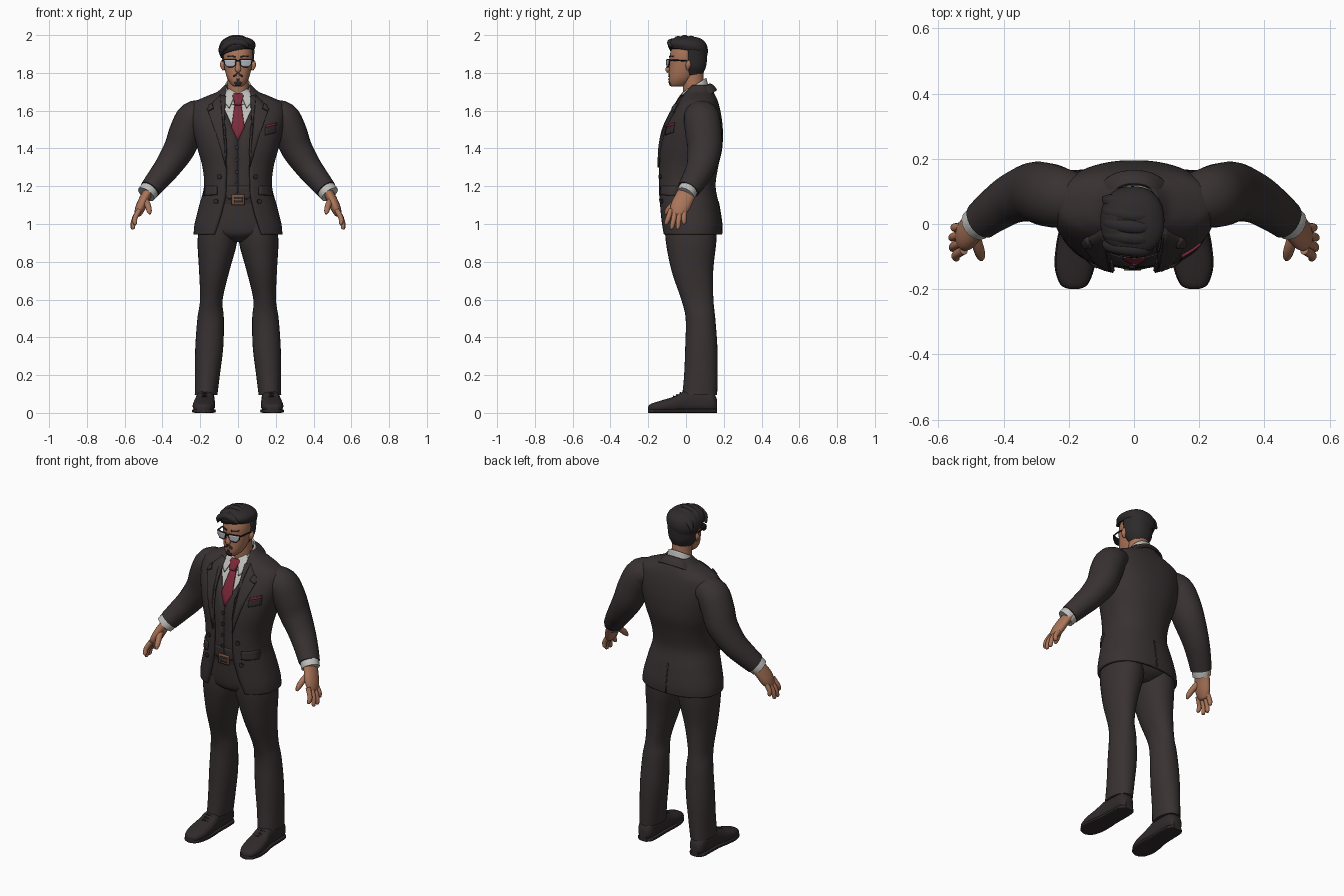
import bpy, bmesh, math
from mathutils import Vector

if "Cube" in bpy.data.objects:
    bpy.data.objects.remove(bpy.data.objects["Cube"])


def colour(name, r, g, b):
    m = bpy.data.materials.new(name)
    m.diffuse_color = (r, g, b, 1)
    m.use_nodes = True
    m.node_tree.nodes["Principled BSDF"].inputs["Base Color"].default_value = m.diffuse_color
    return m


SUIT = colour("suit_cloth", .040, .031, .032)
TRIM = colour("suit_trim", .030, .023, .024)
HAIR = colour("hair_dark", .027, .023, .024)
SKIN = colour("skin", .40, .175, .10)
SHIRT = colour("shirt_white", .52, .52, .50)
TIE = colour("tie_red", .20, .022, .042)
LENS = colour("lens_grey", .42, .45, .50)
BLACK = colour("frame_black", .01, .01, .01)
BRONZE = colour("buckle_bronze", .20, .085, .05)


def dense(rows, k=5):
    """Smooth curve through the rows."""
    out = []
    for i in range(len(rows) - 1):
        ps = [rows[max(i - 1, 0)], rows[i], rows[i + 1], rows[min(i + 2, len(rows) - 1)]]
        for s in range(k):
            t = s / k
            out.append(tuple(.5 * (2 * b + (c - a) * t + (2 * a - 5 * b + 4 * c - d) * t * t
                                   + (3 * b - a - 3 * c + d) * t ** 3) for a, b, c, d in zip(*ps)))
    return out + [tuple(rows[-1])]


def lerp(rows, z):
    """Row values at height z."""
    z = min(max(z, rows[0][0]), rows[-1][0])
    for a, b in zip(rows, rows[1:]):
        if z <= b[0]:
            t = (z - a[0]) / max(b[0] - a[0], 1e-6)
            return [p + (q - p) * t for p, q in zip(a, b)]
    return rows[-1]


def finish(name, bm, mat, mirror=False, thick=0, angle=40):
    me = bpy.data.meshes.new(name)
    bm.to_mesh(me)
    bm.free()
    me.materials.append(mat)
    me.polygons.foreach_set("use_smooth", [True] * len(me.polygons))
    me.set_sharp_from_angle(angle=math.radians(angle))
    ob = bpy.data.objects.new(name, me)
    bpy.context.collection.objects.link(ob)
    if thick:
        ob.modifiers.new("thickness", 'SOLIDIFY').thickness = thick
    if mirror:
        ob.modifiers.new("mirror", 'MIRROR').use_clip = False
    return ob


def skin_rings(bm, rings, closed):
    vs = [[bm.verts.new(p) for p in r] for r in rings]
    n = len(vs[0])
    for a, b in zip(vs, vs[1:]):
        for j in range(n if closed else n - 1):
            k = (j + 1) % n
            bm.faces.new((a[j], a[k], b[k], b[j]))
    if closed:
        bm.faces.new(vs[0][::-1])
        bm.faces.new(vs[-1])
        bmesh.ops.recalc_face_normals(bm, faces=bm.faces)


def loft(name, rows, mat, n=2.3, opening=None, remap=None, segs=40, thick=.01, mirror=False):
    """Stack of rounded sections (z, centre x, half width, front, back), open at the front if asked."""
    rings = []
    for z, cx, w, yf, yb in rows:
        cy, d, t0 = (yf + yb) / 2, (yb - yf) / 2, 0
        if opening:
            t0 = math.asin(min(max(opening(z), .0005) / w, 1) ** (n / 2))
        ring = []
        for j in range(segs):
            t = t0 + (2 * math.pi - 2 * t0) * j / (segs - 1 if opening else segs)
            s, c = math.sin(t), math.cos(t)
            p = (cx + w * math.copysign(abs(s) ** (2 / n), s),
                 cy - d * math.copysign(abs(c) ** (2 / n), c), z)
            ring.append(remap(*p) if remap else p)
        rings.append(ring)
    bm = bmesh.new()
    skin_rings(bm, rings, not opening)
    return finish(name, bm, mat, mirror, thick if opening else 0)


def tube(name, pts, mat, wide=1.0, mirror=True, segs=16, side=(0, 1, 0)):
    """Tapered limb through points (x, y, z, radius)."""
    pts = dense(pts, 4)
    rings = []
    for i, p in enumerate(pts):
        t = (Vector(pts[min(i + 1, len(pts) - 1)][:3]) - Vector(pts[max(i - 1, 0)][:3])).normalized()
        u = Vector(side)
        u = (u - t * u.dot(t)).normalized()
        v = t.cross(u)
        rings.append([Vector(p[:3]) + p[3] * (u * wide * math.cos(a) + v * math.sin(a))
                      for a in (2 * math.pi * j / segs for j in range(segs))])
    bm = bmesh.new()
    skin_rings(bm, rings, True)
    return finish(name, bm, mat, mirror, angle=60)


def plate(name, pts, rows, mat, off=.005, n=2.3, mirror=False, back=False, thick=.008):
    """Flat outline (x, z) wrapped onto the front or back of a loft."""
    bm = bmesh.new()
    bm.faces.new([bm.verts.new((x, 0, z)) for x, z in pts])
    bmesh.ops.triangulate(bm, faces=bm.faces)
    bmesh.ops.subdivide_edges(bm, edges=bm.edges, cuts=4, use_grid_fill=True)
    for v in bm.verts:
        _, _, w, yf, yb = lerp(rows, v.co.z)
        q = (1 - min(abs(v.co.x) / w, .985) ** n) ** (1 / n) * (yb - yf) / 2
        v.co.y = (yf + yb) / 2 + (q + off if back else -q - off)
    bm.normal_update()
    if (sum(f.normal.y for f in bm.faces) > 0) != back:
        bmesh.ops.reverse_faces(bm, faces=bm.faces)
    return finish(name, bm, mat, mirror, thick)


def disc(x, z, r):
    return [(x + r * math.cos(a * math.pi / 5), z + r * math.sin(a * math.pi / 5)) for a in range(10)]


def box(x0, x1, z0, z1):
    return [(x0, z0), (x1, z0), (x1, z1), (x0, z1)]


def inset(rows, d):
    return [(z, cx, w - d, f + d, b - d) for z, cx, w, f, b in rows]


# Jacket body, open down the front
JACKET = dense([(.945, 0, .235, -.135, .190), (1.0, 0, .230, -.140, .190), (1.1, 0, .205, -.145, .175),
                (1.2, 0, .180, -.150, .157), (1.3, 0, .188, -.148, .170), (1.4, 0, .215, -.145, .192),
                (1.5, 0, .240, -.125, .195), (1.58, 0, .252, -.088, .186), (1.64, 0, .235, -.052, .172),
                (1.675, 0, .170, -.030, .158), (1.70, 0, .110, -.012, .145), (1.735, 0, .072, .008, .127)])
EDGE = [(.945, .125), (1.05, .09), (1.15, .066), (1.3, .062), (1.45, .075), (1.6, .078), (1.74, .062)]
loft("jacket", JACKET, SUIT, opening=lambda z: lerp(EDGE, z)[1], segs=56, thick=.014)
tilt = lambda x, y, z: (x, y, z + .6 * (y - .05))
loft("jacket_collar", dense([(1.64, 0, .118, -.045, .165), (1.675, 0, .095, -.03, .148),
                             (1.70, 0, .08, -.02, .125)]), SUIT, opening=lambda z: .07, remap=tilt)
plate("lapel", [(.064, 1.3), (.115, 1.47), (.158, 1.595), (.128, 1.61), (.138, 1.64), (.095, 1.685),
                (.066, 1.68), (.074, 1.5)], JACKET, SUIT, .008, mirror=True, thick=.012)
plate("back_vent", box(-.004, .004, .95, 1.12), JACKET, TRIM, .003, back=True)
plate("pocket_flap", [(.115, 1.155), (.183, 1.15), (.178, 1.2), (.115, 1.2)], JACKET, SUIT, .012,
      mirror=True, thick=.014)
plate("chest_pocket", [(.145, 1.47), (.205, 1.485), (.205, 1.525), (.145, 1.51)], JACKET, TRIM, .007)
plate("pocket_square", [(.147, 1.511), (.205, 1.525), (.207, 1.538), (.149, 1.524)], JACKET, TIE, .009)
for x, z in ((-.1, 1.25), (-.118, 1.12), (.095, 1.25), (.115, 1.12)):
    plate("jacket_button", disc(x, z, .012), JACKET, TRIM, .009)

# Vest and shirt
VEST = inset(JACKET, .014)
BODY = inset(JACKET, .024)
loft("vest", [r for r in VEST if 1.14 < r[0] < 1.66], SUIT, opening=lambda z: (z - 1.45) * .45, thick=.006)
plate("vest_point", [(.003, 1.17), (.045, 1.13), (.1, 1.17), (.1, 1.2), (.003, 1.2)], VEST, SUIT, .002, mirror=True)
for z in (1.21, 1.275, 1.34, 1.405):
    plate("vest_button", disc(-.006, z, .010), VEST, TRIM, .006)
loft("shirt", [r for r in BODY if 1.3 < r[0] < 1.71], SHIRT)
loft("shirt_collar", dense([(1.685, 0, .082, -.04, .12), (1.738, 0, .067, -.02, .108)]), SHIRT,
     opening=lambda z: .012, remap=tilt, thick=.008)
plate("collar_wing", [(.012, 1.695), (.046, 1.615), (.076, 1.65), (.062, 1.71), (.03, 1.725)], BODY, SHIRT,
      .024, mirror=True)
plate("tie_blade", [(0, 1.44), (.035, 1.515), (.016, 1.645), (-.016, 1.645), (-.035, 1.515)], BODY, TIE, .013)
plate("tie_knot", [(-.016, 1.635), (.016, 1.635), (.029, 1.68), (.022, 1.692), (-.022, 1.692), (-.029, 1.68)],
      BODY, TIE, .03, thick=.02)

# Trousers, belt and buckle
HIPS = dense([(.905, 0, .05, -.05, .11), (.935, 0, .14, -.10, .155), (.98, 0, .20, -.118, .17),
              (1.1, 0, .185, -.125, .16), (1.2, 0, .16, -.128, .14)])
loft("trouser_hips", HIPS, SUIT)
loft("trouser_leg", dense([(.095, .169, .060, -.020, .165), (.2, .162, .066, -.010, .167),
                           (.35, .152, .074, -.004, .166), (.5, .145, .070, -.002, .155),
                           (.6, .141, .060, -.025, .145), (.75, .126, .080, -.076, .144),
                           (.9, .110, .104, -.106, .160), (1.0, .107, .098, -.112, .165)]),
     SUIT, n=2.1, mirror=True, segs=28)
loft("belt", [(z, 0, w + .004, f - .004, b + .004) for z, _, w, f, b in
              (lerp(HIPS, 1.105), lerp(HIPS, 1.15))], TRIM)
plate("buckle", box(-.034, .034, 1.1, 1.157), HIPS, BRONZE, .012)
plate("buckle_gap", box(-.022, .026, 1.113, 1.144), HIPS, TRIM, .014)
plate("buckle_prong", box(-.03, .022, 1.125, 1.132), HIPS, BRONZE, .017)

# Shoes, lofted from toe to heel
SHOE = dense([(-.2, .184, .012, .014, .034), (-.185, .184, .040, .006, .048), (-.13, .182, .058, .004, .066),
              (-.06, .178, .057, .004, .088), (0, .174, .050, .004, .118), (.08, .172, .049, .004, .12),
              (.14, .172, .045, .004, .11), (.165, .172, .025, .01, .07)])
lay = lambda x, y, z: (x, z, y)
loft("shoe", SHOE, TRIM, n=2.5, remap=lay, mirror=True, segs=24)
loft("shoe_sole", [(y, cx, w * 1.06, 0, .02) for y, cx, w, _, _ in SHOE], TRIM, n=5, remap=lay, mirror=True, segs=24)
for k in range(3):
    y = -.03 - .018 * k
    top = lerp(SHOE, y)[4]
    tube("shoe_lace", [(.155, y, top - .005, .004), (.177, y, top + .002, .004), (.198, y, top - .005, .004)],
         TRIM, segs=6)

# Sleeves, cuffs and hands
tube("sleeve", [(.165, .075, 1.585, .070), (.235, .083, 1.565, .086), (.275, .092, 1.49, .088),
                (.310, .098, 1.40, .083), (.370, .080, 1.305, .071), (.425, .045, 1.235, .062),
                (.467, .012, 1.182, .055)], SUIT, wide=1.1, segs=24)
tube("shirt_cuff", [(.445, .03, 1.21, .047), (.47, .01, 1.178, .052), (.486, -.003, 1.157, .051)], SHIRT)
tube("palm", [(.468, .012, 1.18, .027), (.492, -.008, 1.14, .027), (.515, -.032, 1.09, .027),
              (.531, -.044, 1.052, .019), (.535, -.046, 1.042, .008)], SKIN, wide=1.9)
for y0, y1, x1, z1 in ((-.080, -.105, .545, .995), (-.055, -.075, .556, .972),
                       (-.031, -.043, .558, .972), (-.008, -.010, .550, .998)):
    xm, ym, zm = (.53 + x1) / 2 + .008, (y0 + y1) / 2 - .002, (1.065 + z1) / 2
    tube("finger", [(.522, y0, 1.075, .014), (xm, ym, zm, .0135), (x1, y1, z1 + .008, .011),
                    (x1, y1, z1, .004)], SKIN, segs=10)
tube("thumb", [(.492, -.03, 1.13, .018), (.478, -.07, 1.10, .017), (.470, -.098, 1.07, .014),
               (.467, -.110, 1.052, .005)], SKIN, segs=10)

# Head and face
HEAD = dense([(1.728, 0, .022, -.078, -.02), (1.738, 0, .036, -.086, .005), (1.765, 0, .054, -.091, .035),
              (1.80, 0, .066, -.090, .06), (1.85, 0, .075, -.087, .085), (1.90, 0, .078, -.085, .092),
              (1.95, 0, .068, -.065, .08), (1.975, 0, .04, -.03, .05)])
loft("head", HEAD, SKIN, n=2.2)
tube("neck", [(0, .05, 1.62, .062), (0, .042, 1.70, .057), (0, .035, 1.82, .055)], SKIN, mirror=False, segs=24)
tube("nose", [(0, -.082, 1.868, .007), (0, -.090, 1.84, .010), (0, -.096, 1.816, .013),
              (0, -.09, 1.803, .006)], SKIN, mirror=False, side=(1, 0, 0), wide=1.2)
tube("ear", [(.076, .008, 1.815, .006), (.082, .012, 1.84, .014), (.082, .015, 1.865, .008)], SKIN, segs=10)
plate("moustache", [(0, 1.797), (.004, 1.788), (.026, 1.778), (.026, 1.785), (.01, 1.799)], HEAD, HAIR, .003, mirror=True)
plate("mouth", box(-.02, .02, 1.778, 1.782), HEAD, BRONZE, .003)
plate("soul_patch", box(-.007, .007, 1.76, 1.77), HEAD, HAIR, .003)
plate("chin_beard", [(-.014, 1.73), (.014, 1.73), (.022, 1.75), (0, 1.757), (-.022, 1.75)], HEAD, HAIR, .003)
plate("eyebrow", [(.015, 1.882), (.058, 1.886), (.055, 1.893), (.015, 1.89)], HEAD, HAIR, .003, mirror=True)

# Glasses
GLASS = [(1.8, 0, .12, -.103, .08), (1.9, 0, .12, -.103, .08)]
rim = lambda e: [(.013 - e, 1.868 + e), (.016 - e, 1.842), (.028, 1.834 - e), (.056, 1.834 - e),
                 (.068 + e, 1.846), (.072 + e, 1.868 + e)]
plate("glasses_frame", rim(.005), GLASS, BLACK, 0, mirror=True, thick=.005)
plate("glasses_lens", rim(0), GLASS, LENS, .002, mirror=True, thick=.003)
plate("glasses_bridge", box(-.012, .012, 1.86, 1.867), GLASS, BLACK, .001, thick=.004)
tube("glasses_arm", [(.075, -.085, 1.866, .004), (.082, -.04, 1.866, .004), (.082, .015, 1.862, .004)], BLACK, segs=8)

# Hair: back and sides, crown, and swept locks
loft("hair_sides", dense([(1.79, 0, .056, -.05, .088), (1.83, 0, .078, -.085, .105), (1.87, 0, .083, -.09, .111),
                          (1.92, 0, .088, -.095, .114)]), HAIR, opening=lambda z: 1, thick=.016)
loft("hair_crown", dense([(1.902, -.004, .088, -.086, .110), (1.93, -.005, .098, -.096, .116),
                          (1.96, -.005, .090, -.088, .108), (1.983, -.005, .06, -.06, .08),
                          (1.992, -.005, .02, -.02, .04)]), HAIR,
     remap=lambda x, y, z: (x, y, z + (.2 * x - .2 * (y - .02)) * (2 - z) / .1))
for k in range(5):
    y, h = -.074 + .034 * k, (.960, .974, .980, .976, .962)[k]
    tube("hair_lock", [(.055, y - .004, 1 + h - .025, .006), (.03, y - .005, 1 + h - .004, .018),
                       (-.025, y, 1 + h, .020), (-.075, y + .008, 1 + h - .025, .018),
                       (-.094, y + .018, 1 + h - .06, .005)], HAIR, mirror=False, wide=1.15, segs=12)
